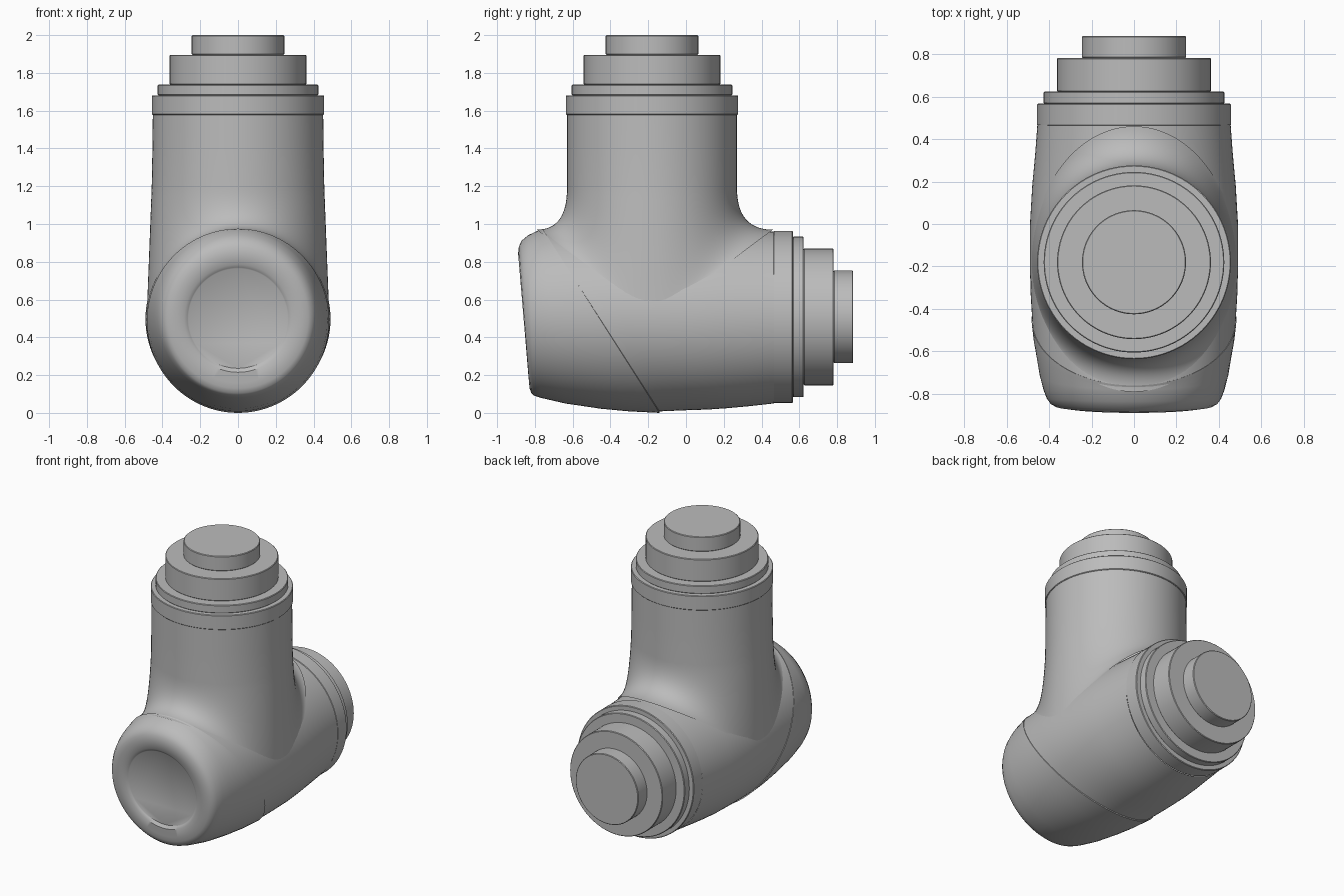
import bpy, bmesh, math
from mathutils import Vector

cube = bpy.data.objects.get("Cube")
if cube:
    bpy.data.objects.remove(cube)

SEG = 96
AXIS_Y, AXIS_Z = -0.18, 0.508      # upright axis, level axis

grey = bpy.data.materials.new("plain_grey")
grey.use_nodes = True
colour = (0.5, 0.5, 0.5, 1)
grey.diffuse_color = colour
grey.node_tree.nodes["Principled BSDF"].inputs["Base Color"].default_value = colour


def loft(name, rings, cap_first=False, cap_last=False):
    """Skin a list of closed rings of points and shade it smooth."""
    bm = bmesh.new()
    loops = [[bm.verts.new(p) for p in ring] for ring in rings]
    for a, b in zip(loops, loops[1:]):
        for i in range(SEG):
            j = (i + 1) % SEG
            bm.faces.new((a[i], a[j], b[j], b[i]))
    if cap_first:
        bm.faces.new(loops[0][::-1])
    if cap_last:
        bm.faces.new(loops[-1])
    bmesh.ops.recalc_face_normals(bm, faces=bm.faces)
    mesh = bpy.data.meshes.new(name)
    bm.to_mesh(mesh)
    bm.free()
    mesh.materials.append(grey)
    obj = bpy.data.objects.new(name, mesh)
    bpy.context.collection.objects.link(obj)
    bpy.ops.object.select_all(action="DESELECT")
    obj.select_set(True)
    bpy.context.view_layer.objects.active = obj
    bpy.ops.object.shade_smooth_by_angle(angle=math.radians(38))
    return obj


def angles():
    return [2 * math.pi * i / SEG for i in range(SEG)]


def tilted_ring(bottom, top, half_width):
    """Ellipse across the body, given its lowest and highest (y, z) points."""
    low, high = Vector((0, *bottom)), Vector((0, *top))
    mid, arm = (low + high) / 2, (high - low) / 2
    return [mid + arm * math.cos(a) + Vector((half_width * math.sin(a), 0, 0))
            for a in angles()]


# Rounded end cap, from the recessed disc back to the slanted seam
end_cap = [
    ((-0.822, 0.236), (-0.867, 0.764), 0.262),
    ((-0.826, 0.230), (-0.871, 0.770), 0.268),
    ((-0.836, 0.215), (-0.883, 0.785), 0.285),
    ((-0.831, 0.160), (-0.889, 0.845), 0.340),
    ((-0.828, 0.130), (-0.885, 0.880), 0.372),
    ((-0.819, 0.105), (-0.870, 0.912), 0.394),
    ((-0.805, 0.092), (-0.835, 0.941), 0.411),
    ((-0.770, 0.080), (-0.790, 0.962), 0.426),
    ((-0.640, 0.050), (-0.780, 0.966), 0.444),
    ((-0.450, 0.022), (-0.772, 0.969), 0.460),
    ((-0.300, 0.008), (-0.766, 0.972), 0.473),
    ((-0.140, 0.000), (-0.760, 0.975), 0.482),
    ((-0.140, 0.012), (-0.760, 0.970), 0.478),
]
loft("end_cap", [tilted_ring(*r) for r in end_cap], cap_first=True)

# Level barrel, from the slanted seam to the rear flange
barrel = [
    ((-0.140, 0.008), (-0.760, 0.972), 0.479),
    ((-0.070, 0.011), (-0.600, 0.978), 0.486),
    ((0.000, 0.014), (-0.400, 0.982), 0.490),
    ((0.120, 0.018), (-0.100, 0.980), 0.489),
    ((0.220, 0.025), (0.140, 0.974), 0.479),
    ((0.340, 0.036), (0.320, 0.966), 0.465),
    ((0.465, 0.050), (0.465, 0.960), 0.455),
]
loft("barrel", [tilted_ring(*r) for r in barrel])


# Upright neck that flares into the barrel fore and aft
def neck_ring(t):
    ring = []
    for a in angles():
        c, s = math.cos(a), math.sin(a)
        reach = 0.64 if s > 0 else 0.61
        foot_z = 0.492 + 0.478 * abs(s)
        start = Vector((0.457 * c, 0.45 * s, 1.19))
        corner = Vector((0.484 * c, 0.45 * s, foot_z))
        foot = Vector((0.484 * c, reach * s, foot_z))
        p = start * (1 - t) ** 2 + corner * 2 * t * (1 - t) + foot * t * t
        ring.append(p + Vector((0, AXIS_Y, 0)))
    return ring


neck_top = [[(r * math.cos(a), 0.45 * math.sin(a) + AXIS_Y, z) for a in angles()]
            for r, z in ((0.451, 1.585), (0.453, 1.4))]
loft("neck", neck_top + [neck_ring(i / 20) for i in range(21)])


# Stepped flanges: bands of (radius, start, end) along an axis
BANDS = [(0.456, 0.0, 0.103), (0.425, 0.103, 0.16),
         (0.362, 0.16, 0.318), (0.245, 0.318, 0.422)]


def flange(name, place):
    soft = 0.004
    profile = [(0.44, 0)]
    for r, start, end in BANDS:
        profile += [(r - soft, start), (r, start + soft),
                    (r, end - soft), (r - soft, end)]
    rings = [[place(r * math.cos(a), r * math.sin(a), h) for a in angles()]
             for r, h in profile]
    loft(name, rings, cap_first=True, cap_last=True)


flange("top_flange", lambda u, v, h: (u, v + AXIS_Y, 1.578 + h))
flange("rear_flange", lambda u, v, h: (u, 0.463 + h, v + AXIS_Z))
